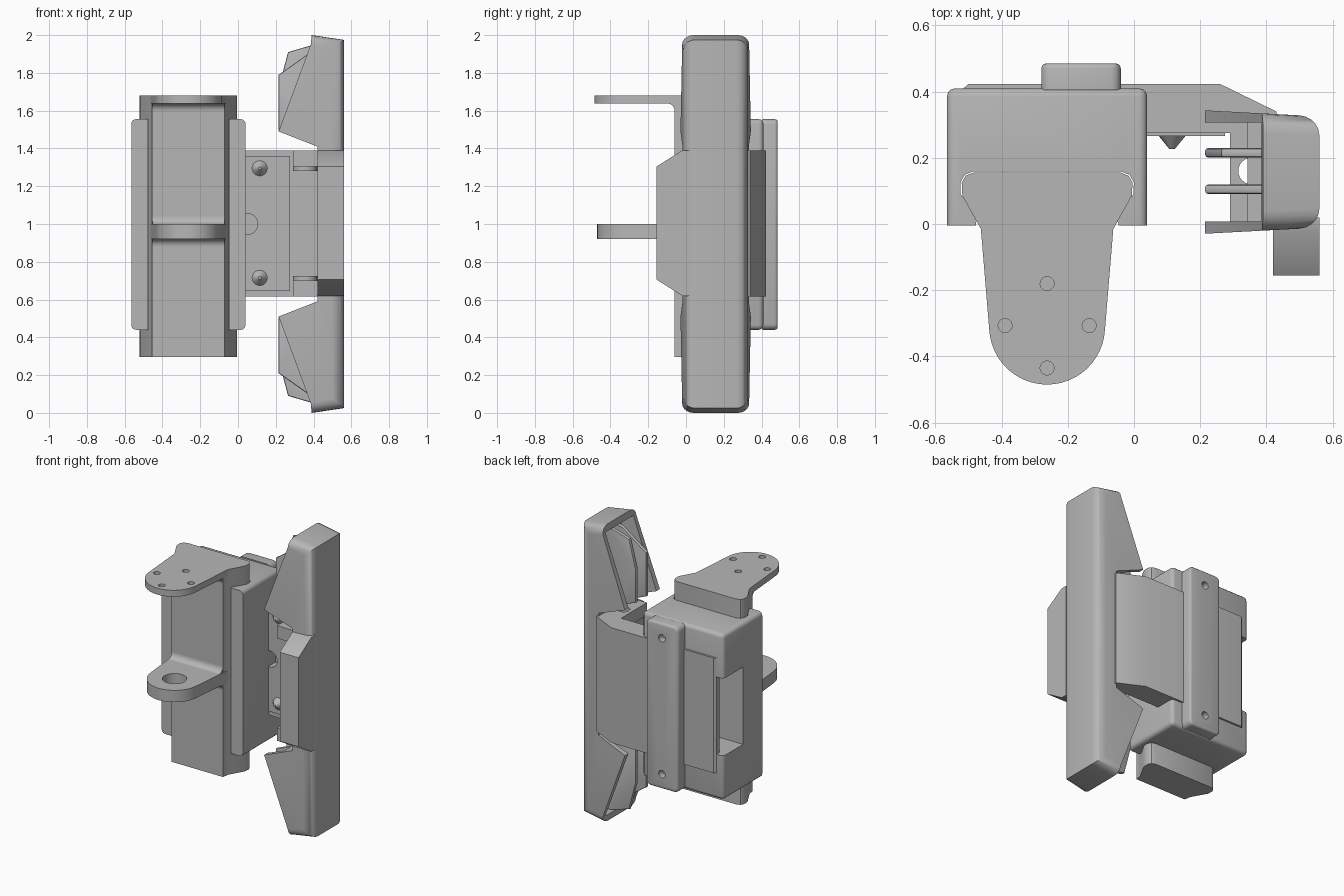
import bpy, bmesh, math

old = bpy.data.objects.get("Cube")
if old:
    bpy.data.objects.remove(old, do_unlink=True)

GREY = (0.47, 0.47, 0.47, 1)
grey = bpy.data.materials.new("grey plastic")
grey.use_nodes = True
grey.diffuse_color = GREY
grey.node_tree.nodes["Principled BSDF"].inputs["Base Color"].default_value = GREY

PLACE = {"x": lambda a, b, t: (t, a, b),
         "y": lambda a, b, t: (a, t, b),
         "z": lambda a, b, t: (a, b, t)}


def prism(name, pts, lo, hi, axis):
    """Extrude a closed 2D outline between lo and hi along an axis."""
    bm = bmesh.new()
    ends = [[bm.verts.new(PLACE[axis](a, b, t)) for a, b in pts] for t in (lo, hi)]
    bm.faces.new(ends[0])
    bm.faces.new(ends[1])
    for i in range(len(pts)):
        j = (i + 1) % len(pts)
        bm.faces.new((ends[0][i], ends[0][j], ends[1][j], ends[1][i]))
    bmesh.ops.recalc_face_normals(bm, faces=bm.faces)
    mesh = bpy.data.meshes.new(name)
    bm.to_mesh(mesh)
    bm.free()
    mesh.materials.append(grey)
    obj = bpy.data.objects.new(name, mesh)
    bpy.context.collection.objects.link(obj)
    return obj


def box(name, x0, x1, y0, y1, z0, z1):
    return prism(name, [(x0, y0), (x1, y0), (x1, y1), (x0, y1)], z0, z1, "z")


def arc(cx, cy, r, a0, a1, n=24):
    angles = [math.radians(a0 + (a1 - a0) * i / n) for i in range(n + 1)]
    return [(cx + r * math.cos(a), cy + r * math.sin(a)) for a in angles]


def disc(name, cx, cy, r, lo, hi, axis):
    return prism(name, arc(cx, cy, r, 0, 360)[:-1], lo, hi, axis)


def bevel(obj, width, rule, segments=3):
    """Round the edges whose two end points satisfy the rule."""
    bm = bmesh.new()
    bm.from_mesh(obj.data)
    edges = [e for e in bm.edges if rule(e.verts[0].co, e.verts[1].co)]
    bmesh.ops.bevel(bm, geom=edges, offset=width, segments=segments,
                    profile=0.5, affect="EDGES")
    bm.to_mesh(obj.data)
    bm.free()
    return obj


def cut(obj, *cutters):
    bpy.context.view_layer.objects.active = obj
    for c in cutters:
        c.hide_render = True
        mod = obj.modifiers.new("cut", "BOOLEAN")
        mod.operation, mod.solver, mod.object = "DIFFERENCE", "EXACT", c
        bpy.ops.object.modifier_apply(modifier=mod.name)
        bpy.data.objects.remove(c, do_unlink=True)
    return obj


def flip(pts):
    """Mirror an x-z outline about mid height."""
    return [(x, 2 - z) for x, z in pts]


MID = -0.2625   # centre line of the slide
Z0, Z1 = 0.44, 1.555


def symmetric(half):
    return [(MID - w, y) for w, y in half] + [(MID + w, y) for w, y in reversed(half)]


# Housing with a dovetail channel in front and a notch in the side
housing = box("housing", -0.565, 0.04, -0.005, 0.41, Z0, Z1)
bevel(housing, 0.025, lambda a, b: abs(a.z - b.z) < 0.01 and abs(a.x - b.x) < 0.01
      and a.y != b.y or (a.y > 0.4 and b.y > 0.4))
channel = symmetric([(0.215, -0.05), (0.215, 0.005), (0.206, 0.015), (0.261, 0.09),
                     (0.262, 0.125), (0.249, 0.149), (0.222, 0.159)])
cut(housing, prism("channel_cutter", channel, 0.2, 1.8, "z"),
    box("notch_cutter", -0.7, -0.32, 0.2, 0.38, 0.74, 1.26),
    box("notch_edge_cutter", -0.7, -0.5, 0.2, 0.6, 0.74, 1.26))

# Dovetail slide
dovetail = symmetric([(0.192, -0.06), (0.2, -0.015), (0.256, 0.085), (0.258, 0.125),
                      (0.246, 0.146), (0.22, 0.156)])
prism("dovetail_slide", dovetail, 0.297, 1.68, "z")


# Two mounting plates with round ends and fillets at the root
def plate(name, end, r, lo, hi):
    cy = end + r
    outline = [(MID - 0.2, -0.015)] + arc(MID, cy, r, 184, 356) + [(MID + 0.2, -0.015)]
    return prism(name, outline, lo, hi, "z")


top_plate = plate("top_plate", -0.485, 0.175, 1.637, 1.68)
holes = [(0, -0.18), (-0.127, -0.307), (0.127, -0.307), (0, -0.435)]
cut(top_plate, *[disc("screw_cutter", MID + x, y, 0.021, 1.5, 1.8, "z") for x, y in holes])
mid_plate = plate("middle_plate", -0.47, 0.17, 0.92, 1.0)
cut(mid_plate, disc("pin_cutter", MID, -0.3, 0.075, 0.8, 1.1, "z"))


def fillet(name, z, up):
    r = 0.04
    curve = arc(-0.06 - r, z + up * r, r, 0, -90 * up, 8)
    prism(name, curve + [(-0.05, z), (-0.05, z + up * r)], MID - 0.19, MID + 0.19, "x")


fillet("top_plate_fillet", 1.638, -1)
fillet("middle_plate_upper_fillet", 0.999, 1)
fillet("middle_plate_lower_fillet", 0.921, -1)

# Back clamp bar with two screw holes
bar = box("clamp_bar", -0.28, -0.04, 0.405, 0.485, Z0, Z1)
bevel(bar, 0.03, lambda a, b: abs(a.y - b.y) > 0.01)
bevel(bar, 0.015, lambda a, b: a.y > 0.48 and b.y > 0.48)
cut(bar, *[disc("bar_cutter", -0.16, z, 0.025, 0.44, 0.6, "y") for z in (0.54, 1.455)])

# Sliding arm between housing and blade, thin at its far end
arm_outline = [(-0.515, 0.38), (-0.3, 0.38), (-0.3, 0.275), (0.43, 0.275), (0.43, 0.34),
               (0.26, 0.423), (-0.5, 0.423), (-0.515, 0.41)]
arm = prism("sliding_arm", arm_outline, 0.615, 1.39, "z")
face_plate = box("arm_face_plate", 0.03, 0.275, 0.266, 0.28, 0.645, 1.36)
for part in (arm, face_plate):
    cut(part, disc("detent_cutter", 0.05, 1.0, 0.055, 0.2, 0.34, "y"))

# Pointed rivets on the arm
for side, z in (("upper", 1.295), ("lower", 0.715)):
    bpy.ops.mesh.primitive_cone_add(vertices=24, radius1=0.042, radius2=0.008, depth=0.042,
                                    location=(0.115, 0.247, z), rotation=(math.pi / 2, 0, 0))
    rivet = bpy.context.object
    rivet.name = side + "_rivet"
    rivet.data.materials.append(grey)

# Pivot tabs with bosses
for side, lo, hi, b0, b1 in (("upper", 1.305, 1.39, 1.28, 1.31), ("lower", 0.615, 0.7, 0.695, 0.725)):
    tab = box(side + "_pivot_tab", 0.29, 0.43, 0.0, 0.3, lo, hi)
    boss = disc(side + "_pivot_boss", 0.355, 0.16, 0.065, b0, b1, "z")
    for part in (tab, boss):
        cut(part, disc("pivot_cutter", 0.355, 0.16, 0.04, 0.5, 1.5, "z"))

# Blade with two hollow horns, rounded ends and a slight draft toward its outer face
upper = [(0.42, 1.41), (0.215, 1.49), (0.385, 1.95), (0.39, 2.0), (0.56, 1.975)]
blade = prism("blade", upper + flip(upper)[::-1], -0.02, 0.334, "y")
bevel(blade, 0.06, lambda a, b: abs(a.y - b.y) < 0.01 and abs(a.z - 1) > 0.97
      and abs(b.z - 1) > 0.97, 5)
for v in blade.data.vertices:
    v.co.y = 0.157 + (v.co.y - 0.157) * (1 - 0.3 * (v.co.x - 0.39))
cut(blade, box("upper_horn_cutter", 0.1, 0.48, 0.008, 0.306, 1.44, 1.955),
    box("lower_horn_cutter", 0.1, 0.48, 0.008, 0.306, 0.045, 0.56))

# Inner ribs of the horns
near_rib = [(0.5, 1.44), (0.35, 1.44), (0.215, 1.495), (0.215, 1.79), (0.385, 1.91), (0.5, 1.94)]
far_rib = [(0.5, 1.44), (0.35, 1.44), (0.215, 1.495), (0.215, 1.72), (0.265, 1.91),
           (0.385, 1.945), (0.5, 1.955)]
for name, shape, y in (("near_rib", near_rib, 0.105), ("far_rib", far_rib, 0.215)):
    for side, pts in (("upper_", shape), ("lower_", flip(shape))):
        rib = prism(side + name, pts, y - 0.014, y + 0.014, "y")
        bevel(rib, 0.008, lambda a, b: abs(a.y - b.y) < 0.001 and min(a.x, b.x) < 0.3, 2)

# Front grip wing
wing = [(0.02, 0.62), (-0.02, 0.62), (-0.155, 0.705), (-0.155, 1.305), (-0.02, 1.39), (0.02, 1.39)]
prism("grip_wing", wing, 0.42, 0.56, "x")

# Smooth the rounded surfaces and keep creases sharp
bpy.ops.object.select_all(action="DESELECT")
for obj in bpy.context.collection.objects:
    if obj.type == "MESH" and grey.name in obj.data.materials:
        obj.select_set(True)
        bpy.context.view_layer.objects.active = obj
bpy.ops.object.shade_smooth_by_angle(angle=math.radians(35))
